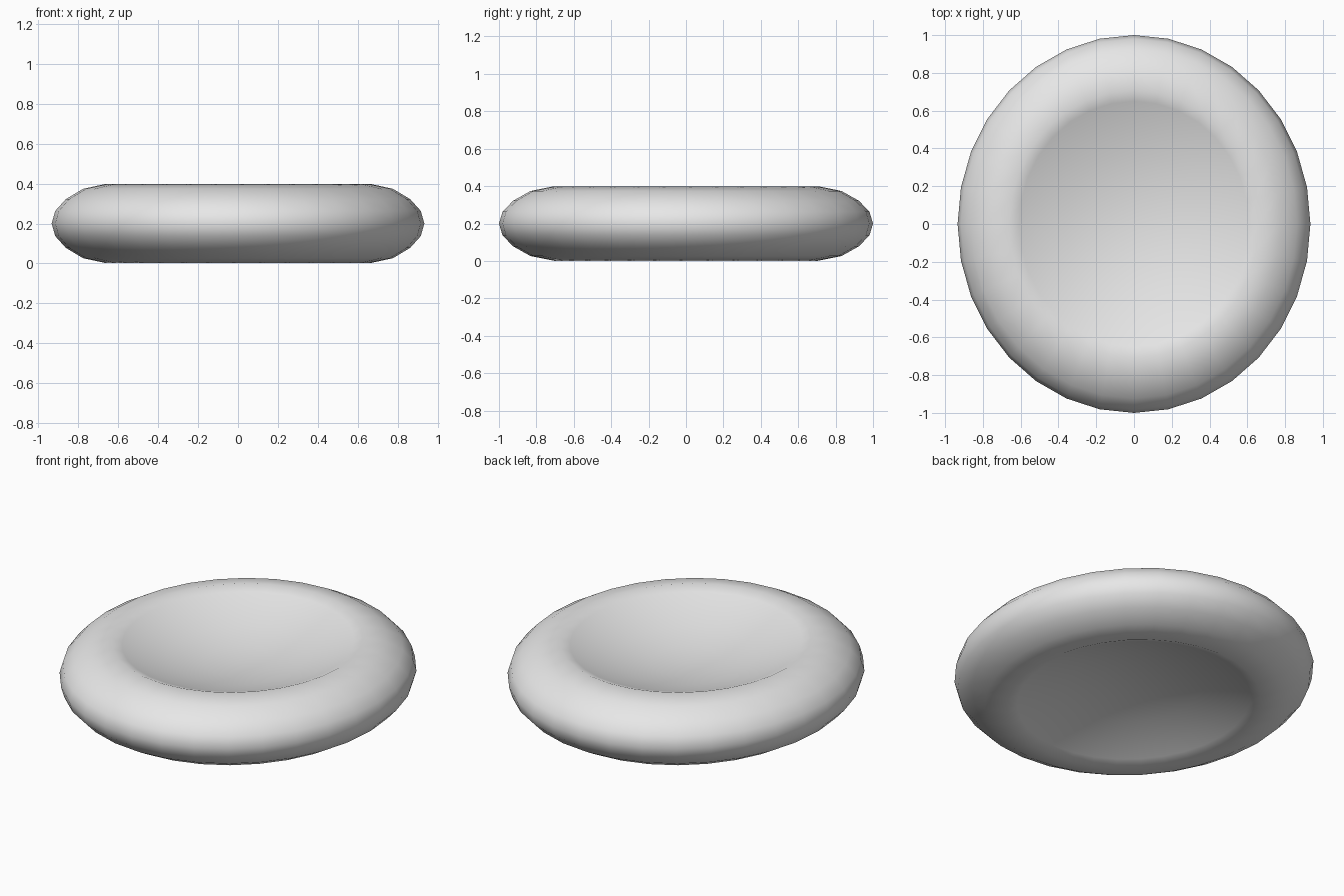
import bpy, bmesh, math

if "Cube" in bpy.data.objects:
    bpy.data.objects.remove(bpy.data.objects["Cube"], do_unlink=True)

SIDES = 32
HALF = 0.2        # half thickness at the rim crest
CREST = 0.707     # radius of the crest
DIMPLE = 0.15     # depth of each dimple
WIDTH = 0.934     # x radius relative to y

# Plain grey surface
grey = bpy.data.materials.new("plain_grey")
grey.use_nodes = True
grey.diffuse_color = (0.8, 0.8, 0.8, 1)
grey.node_tree.nodes["Principled BSDF"].inputs["Base Color"].default_value = (0.8, 0.8, 0.8, 1)


def dimple_height(r):
    return HALF - DIMPLE * (1 - (r / CREST) ** 2)


# Half profile: dimple centre, bowl, crest, then the rounded outer rim
bowl = [(r, dimple_height(r)) for r in (0, 0.195, 0.383, 0.556, 0.65)]
rim = [(CREST, HALF - 0.001), (0.831, 0.174), (0.924, 0.122), (0.981, 0.063)]
upper = bowl + rim
profile = upper + [(1.0, 0)] + [(r, -z) for r, z in reversed(upper)]

# Revolve the profile into a disc, slightly narrower across x
bm = bmesh.new()
verts = [bm.verts.new((0, r, z + HALF)) for r, z in profile]
edges = [bm.edges.new(pair) for pair in zip(verts, verts[1:])]
bmesh.ops.spin(bm, geom=verts + edges, cent=(0, 0, 0), axis=(0, 0, 1),
               angle=math.tau, steps=SIDES, use_duplicate=False)
bmesh.ops.remove_doubles(bm, verts=bm.verts, dist=0.0005)
bmesh.ops.scale(bm, vec=(WIDTH, 1, 1), verts=bm.verts)
bmesh.ops.translate(bm, vec=(0, 0, 0.001 - 0.001), verts=bm.verts)
bmesh.ops.recalc_face_normals(bm, faces=bm.faces)
for face in bm.faces:
    face.smooth = True

mesh = bpy.data.meshes.new("dimpled_disc")
bm.to_mesh(mesh)
bm.free()
mesh.materials.append(grey)
disc = bpy.data.objects.new("dimpled_disc", mesh)
bpy.context.collection.objects.link(disc)
